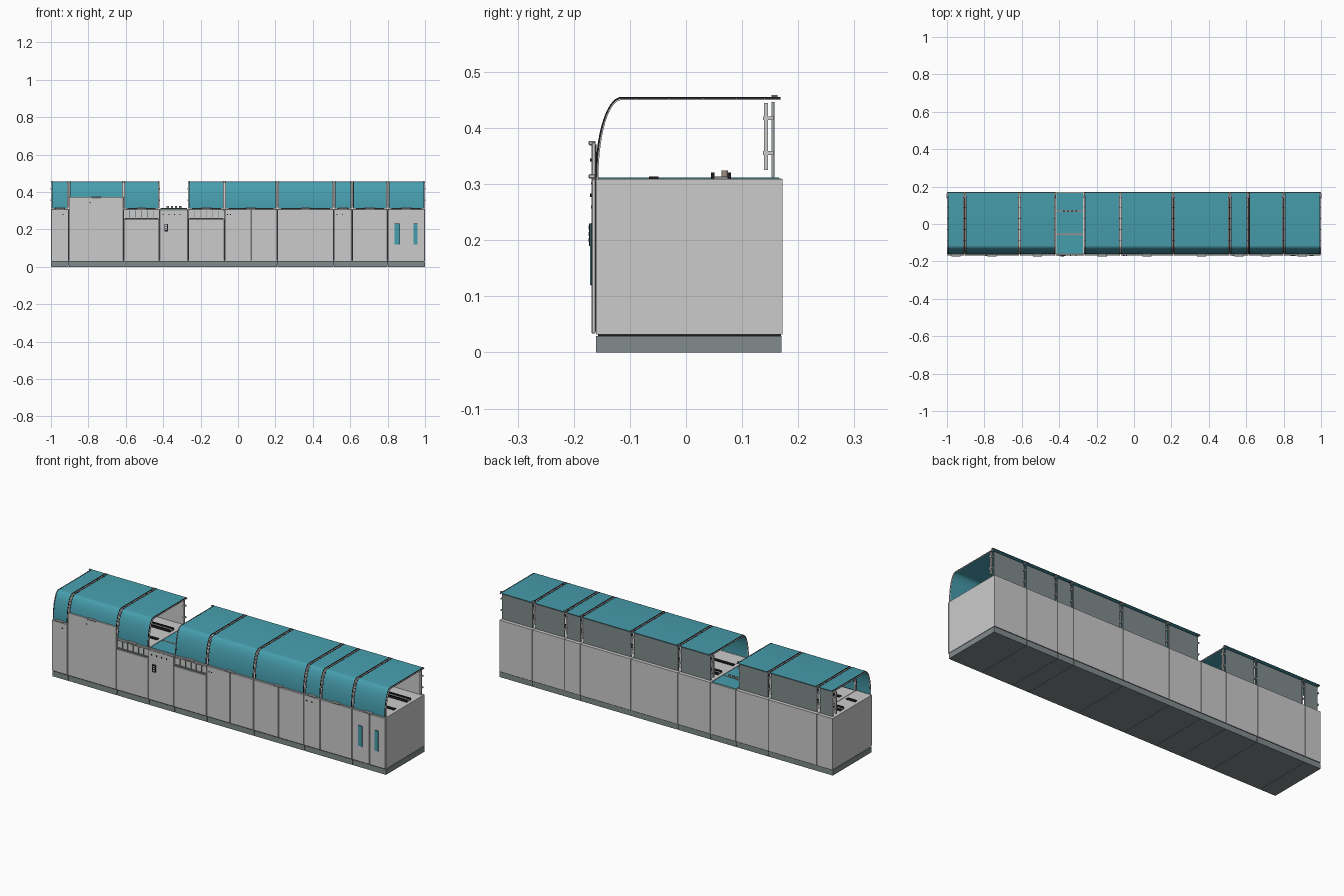
import bpy, bmesh, math
from mathutils import Matrix

cube = bpy.data.objects.get("Cube")
if cube:
    bpy.data.objects.remove(cube)


def material(name, rgb):
    m = bpy.data.materials.new(name)
    m.use_nodes = True
    col = (*rgb, 1)
    m.diffuse_color = col
    m.node_tree.nodes["Principled BSDF"].inputs["Base Color"].default_value = col
    return m


LIGHT = material("light_grey", (0.6, 0.6, 0.6))
TEAL = material("teal", (0.062, 0.34, 0.42))
SLATE = material("slate_grey", (0.22, 0.26, 0.265))
BLACK = material("black", (0.012, 0.012, 0.014))
STEEL = material("warm_steel", (0.36, 0.27, 0.24))


def finish(name, bm, mat):
    bmesh.ops.recalc_face_normals(bm, faces=bm.faces)
    me = bpy.data.meshes.new(name)
    bm.to_mesh(me)
    bm.free()
    me.materials.append(mat)
    ob = bpy.data.objects.new(name, me)
    bpy.context.collection.objects.link(ob)
    return ob


def boxes(name, mat, spans, bevel=0):
    """One object from boxes given as (x0, x1, y0, y1, z0, z1)."""
    bm = bmesh.new()
    for x0, x1, y0, y1, z0, z1 in spans:
        m = Matrix.Translation(((x0 + x1) / 2, (y0 + y1) / 2, (z0 + z1) / 2))
        m = m @ Matrix.Diagonal((x1 - x0, y1 - y0, z1 - z0, 1))
        bmesh.ops.create_cube(bm, size=1, matrix=m)
    if bevel:
        bmesh.ops.bevel(bm, geom=bm.edges[:], offset=bevel, segments=1, affect='EDGES')
    return finish(name, bm, mat)


def arc(inset):
    """Hood section from the front lip, over the bend, to the rear edge."""
    a, b = 0.046 - inset, 0.143 - inset
    pts = [(-0.115 - a * math.cos(t), 0.312 + b * math.sin(t))
           for t in (math.pi / 2 * i / 14 for i in range(15))]
    return pts + [(0.168, 0.312 + b)]


def hoods(name, mat, spans, inset, thick):
    bm = bmesh.new()
    ring = arc(inset) + arc(inset + thick)[::-1]
    for x0, x1 in spans:
        near = [bm.verts.new((x0, y, z)) for y, z in ring]
        far = [bm.verts.new((x1, y, z)) for y, z in ring]
        n, h = len(ring), len(ring) // 2
        for i in range(n):
            j = (i + 1) % n
            bm.faces.new((near[i], near[j], far[j], far[i]))
        for loop in (near, far):
            for i in range(h - 1):
                bm.faces.new((loop[i], loop[i + 1], loop[n - 2 - i], loop[n - 1 - i]))
    ob = finish(name, bm, mat)
    ob.data.shade_smooth()
    ob.data.set_sharp_from_angle(angle=math.radians(30))


def cylinders(name, mat, places, r, depth, rot=Matrix()):
    bm = bmesh.new()
    for p in places:
        bmesh.ops.create_cone(bm, cap_ends=True, segments=12, radius1=r, radius2=r,
                              depth=depth, matrix=Matrix.Translation(p) @ rot)
    finish(name, bm, mat)


FACING = Matrix.Rotation(math.pi / 2, 4, 'X')
joints = [-1, -0.905, -0.612, -0.42, -0.267, -0.072, 0.21, 0.512, 0.61, 0.8, 1]
modules = list(zip(joints, joints[1:]))
OPEN = 3              # the module without a hood
TALL = 1              # the module with the tall door
CONTROLS = (2, 4)     # the modules with a control shelf
hooded = [m for i, m in enumerate(modules) if i != OPEN]

# Cabinets, dark seams and plinth
G = 0.0015
boxes("cabinets", LIGHT, [(a + G, b - G, -0.16, 0.172, 0.032, 0.309) for a, b in modules])
boxes("cabinet_core", BLACK, [(-0.995, 0.995, -0.157, 0.169, 0.01, 0.306)])
boxes("plinth", SLATE, [(a + G / 2, b - G / 2, -0.16, 0.17, 0, 0.029) for a, b in modules])

# Front doors, some modules having two
doors = []
for i, (a, b) in enumerate(modules):
    top = 0.374 if i == TALL else 0.255 if i in CONTROLS else 0.308
    cuts = [a, b]
    if i in (5, 6):
        cuts = [a, (a + b) / 2, b]
    elif i == 9:
        cuts = [a, 0.905, b]
    doors += [(p + G, q - G, -0.168, -0.1615, 0.034, top) for p, q in zip(cuts, cuts[1:])]
boxes("doors", LIGHT, doors, 0.001)
boxes("door_seals", BLACK, [(p + .003, q - .003, -0.1616, -0.1598, 0.037, t - .003)
                            for p, q, _, _, _, t in doors])

# Control shelves with dividers
shelf, dividers, trim = [], [], []
for i in CONTROLS:
    a, b = modules[i]
    shelf.append((a + .008, b - .008, -0.169, -0.16, 0.257, 0.262))
    trim.append((a + .004, b - .004, -0.166, -0.16, 0.3, 0.308))
    for k in range(1, 6):
        x = a + (b - a) * k / 6
        dividers.append((x - .0015, x + .0015, -0.1645, -0.16, 0.262, 0.3))
boxes("control_shelf", SLATE, shelf)
boxes("control_trim", LIGHT, trim, 0.001)
boxes("control_dividers", SLATE, dividers)

# Door windows with black rims
panes = [(0.838, 0.864), (0.938, 0.96)]
boxes("window_rims", BLACK, [(a - .001, b + .001, -0.1695, -0.168, 0.119, 0.231) for a, b in panes])
boxes("window_panes", TEAL, [(a, b, -0.171, -0.169, 0.12, 0.23) for a, b in panes])

# Switch panel and door locks
boxes("switch_panel", BLACK, [(-0.394, -0.374, -0.173, -0.168, 0.19, 0.23)])
boxes("switch_keys", LIGHT, [(-0.389, -0.379, -0.174, -0.172, z, z + .007) for z in (0.197, 0.208, 0.219)])
lock_x = [-0.935, -0.4, -0.37, -0.34, -0.31, -0.055, -0.04, 0.53, 0.56]
cylinders("door_locks", BLACK, [(x, -0.169, 0.28) for x in lock_x] + [(-0.79, -0.169, 0.343)],
          0.003, 0.004, FACING)

# Hoods, each with a seal at both ends
W = 0.009
hoods("hoods", TEAL, [(a + W, b - W) for a, b in hooded], 0, 0.0015)
ends = [s for a, b in hooded for s in ((a + W - .003, a + W), (b - W, b - W + .003))]
hoods("hood_seals", BLACK, ends, -0.0006, 0.003)

# Light arches carrying the hoods, with bolts
arches = [s for a, b in hooded for s in ((a + .001, a + W - .003), (b - W + .003, b - .001))]
hoods("hood_arches", LIGHT, arches, 0.002, 0.003)
cylinders("arch_bolts", BLACK, [((a + b) / 2, y, 0.4535) for a, b in arches
                                for y in (-0.09, -0.03, 0.03, 0.09, 0.14)], 0.0022, 0.002)
boxes("hood_hinges", SLATE, [((a + b) / 2 - .005, (a + b) / 2 + .005, 0.152, 0.163, 0.455, 0.459)
                             for a, b in arches])

# Rear screens with light inner lining
boxes("rear_screens", SLATE, [(a + W, b - W, 0.154, 0.158, 0.312, 0.446) for a, b in hooded])
boxes("rear_lining", LIGHT, [(a + W, b - W, 0.152, 0.154, 0.312, 0.446) for a, b in hooded])
boxes("rear_posts", LIGHT, [(a - .002, b + .002, 0.139, 0.146, 0.325, 0.445) for a, b in arches])
boxes("post_brackets", LIGHT, [(a - .003, b + .003, 0.137, 0.156, z, z + .007)
                               for a, b in arches for z in (0.352, 0.414)])

# Front handles
handles = []
for i, (a, b) in enumerate(modules):
    if i != OPEN:
        c, z = (a + b) / 2, 0.369 if i == TALL else 0.31
        handles.append((c - .025, c + .025, -0.174, -0.161, z, z + .008))
boxes("hood_handles", LIGHT, handles, 0.002)

# Conveyor rails along the deck under the hoods
rails = [(a + .02, b - .02) for a, b in hooded]
boxes("front_rail", BLACK, [(a, b, -0.066, -0.049, 0.309, 0.314) for a, b in rails])
boxes("rear_rail", BLACK, [(a, b, y, y + .006, 0.309, 0.321) for a, b in rails for y in (0.045, 0.074)])
boxes("rail_bed", SLATE, [(a, b, 0.05, 0.075, 0.309, 0.314) for a, b in rails])

# Open worktop with steel strips and knobs
a, b = modules[OPEN]
boxes("worktop", TEAL, [(a + .005, b - .005, -0.157, 0.166, 0.308, 0.312)])
boxes("worktop_edge", LIGHT, [(a + .002, b - .002, -0.16, 0.17, 0.306, 0.31)])
boxes("worktop_strips", STEEL, [(a + .006, b - .006, y, y + .006, 0.311, 0.3135) for y in (-0.058, 0.066)])
boxes("worktop_lip", SLATE, [(a + .004, b - .004, -0.169, -0.1675, 0.3, 0.303)])
cylinders("worktop_knobs", STEEL, [(-0.375 + k * .022, 0.069, 0.318) for k in range(4)], 0.006, 0.012)
